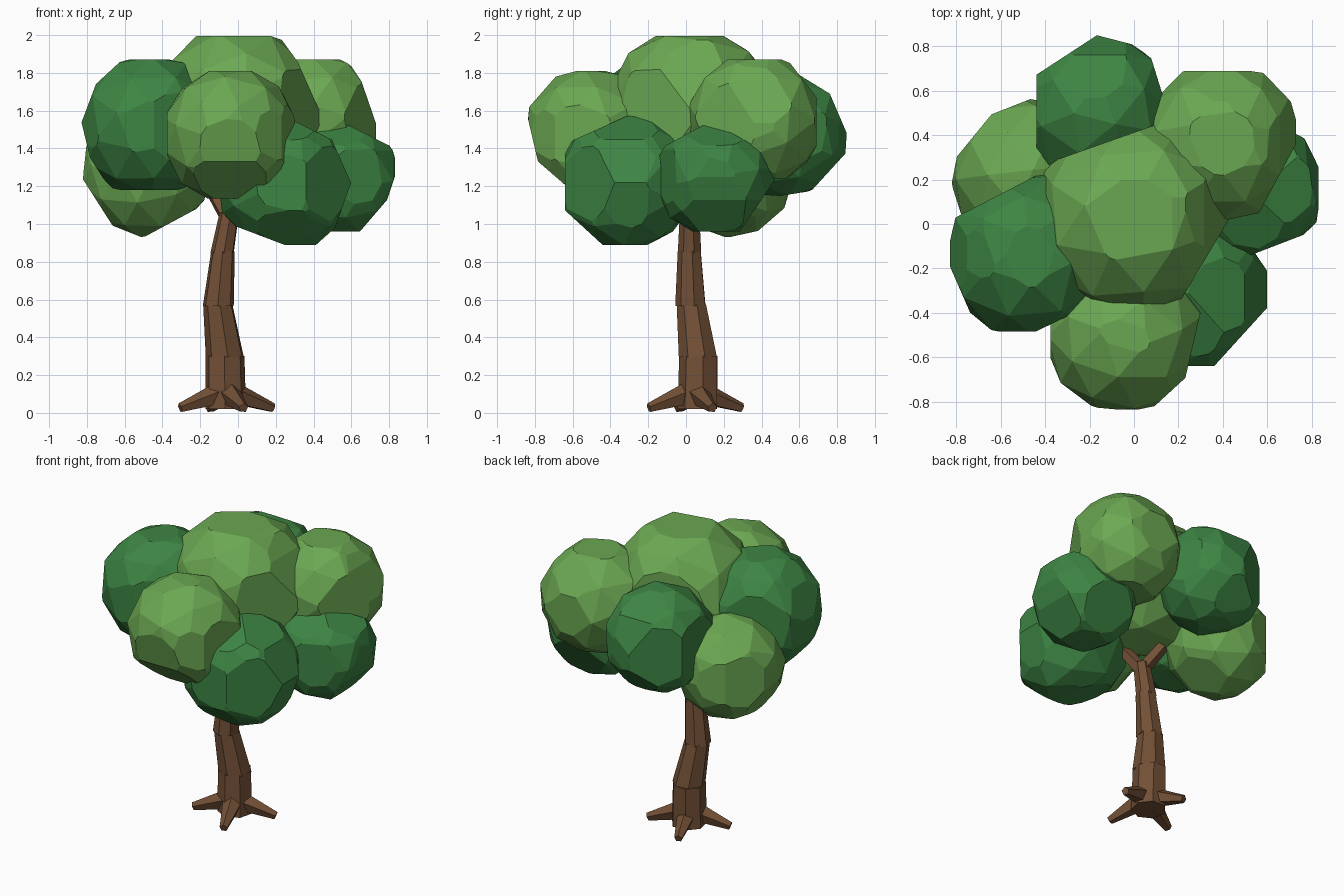
import bpy, bmesh, math, random
from mathutils import Vector, Matrix, Euler

cube = bpy.data.objects.get("Cube")
if cube:
    bpy.data.objects.remove(cube, do_unlink=True)


def material(name, rgb):
    m = bpy.data.materials.new(name)
    m.use_nodes = True
    m.diffuse_color = (*rgb, 1)
    m.node_tree.nodes["Principled BSDF"].inputs["Base Color"].default_value = (*rgb, 1)
    return m


LIGHT = material("light_leaf_green", (0.147, 0.390, 0.085))
DARK = material("dark_leaf_green", (0.047, 0.235, 0.057))
BARK = material("bark_brown", (0.170, 0.080, 0.037))


def finish(name, bm, mat):
    bmesh.ops.recalc_face_normals(bm, faces=bm.faces)
    mesh = bpy.data.meshes.new(name)
    bm.to_mesh(mesh)
    bm.free()
    mesh.materials.append(mat)
    obj = bpy.data.objects.new(name, mesh)
    bpy.context.collection.objects.link(obj)
    return obj


def leaf_clump(name, centre, radius, mat, seed, cuts):
    """Faceted ball sliced flat; each cut is the offset of a slice from the centre."""
    rng = random.Random(seed)
    bm = bmesh.new()
    bmesh.ops.create_icosphere(bm, subdivisions=2, radius=radius)
    turn = Euler([rng.uniform(0, 6) for _ in range(3)]).to_matrix()
    bmesh.ops.transform(bm, matrix=turn.to_4x4(), verts=bm.verts)
    for cut in cuts:
        bmesh.ops.bisect_plane(bm, geom=bm.verts[:] + bm.edges[:] + bm.faces[:],
                               plane_co=cut, plane_no=cut, clear_outer=True)
        bmesh.ops.holes_fill(bm, edges=bm.edges, sides=0)
    bmesh.ops.translate(bm, vec=centre, verts=bm.verts)
    return finish(name, bm, mat)


def limb(name, start, end, r0, r1, sides=7, spin=0.0, level=False):
    """Tapered prism between two points; level keeps the ends horizontal."""
    start, end = Vector(start), Vector(end)
    axis = (end - start).normalized()
    rot = Matrix.Identity(3) if level else axis.to_track_quat('Z', 'Y').to_matrix()
    bm = bmesh.new()
    rings = []
    for centre, r in ((start, r0), (end, r1)):
        ring = []
        for i in range(sides):
            a = spin + math.tau * i / sides
            ring.append(bm.verts.new(centre + rot @ Vector((r * math.cos(a), r * math.sin(a), 0))))
        rings.append(ring)
    for i in range(sides):
        j = (i + 1) % sides
        bm.faces.new((rings[0][i], rings[0][j], rings[1][j], rings[1][i]))
    bm.faces.new(rings[0][::-1])
    bm.faces.new(rings[1])
    return finish(name, bm, BARK)


# Trunk: four stacked prisms that bend slightly
limb("trunk_base", (-0.065, 0.065, 0.02), (-0.07, 0.07, 0.30), 0.11, 0.106, spin=0.2, level=True)
limb("trunk_lower", (-0.067, 0.065, 0.295), (-0.105, 0.03, 0.575), 0.104, 0.08, spin=0.35, level=True)
limb("trunk_middle", (-0.105, 0.027, 0.565), (-0.08, 0.02, 0.855), 0.084, 0.064, spin=0.2, level=True)
limb("trunk_upper", (-0.083, 0.02, 0.845), (-0.045, 0.02, 1.06), 0.064, 0.053, spin=0.35, level=True)

# Fork under the crown
for side, sign in (("left", 1), ("right", -1)):
    limb(f"{side}_branch", (-0.045, 0.02, 1.02),
         (-0.045 + sign * 0.09, 0.02 - sign * 0.09, 1.18), 0.045, 0.04, sides=5)

# Four roots around the base
hub = Vector((-0.06, 0.05, 0))
for i in range(4):
    a = math.radians(20 + 90 * i)
    out = Vector((math.cos(a), math.sin(a), 0))
    limb(f"root_{i + 1}", hub + out * 0.05 + Vector((0, 0, 0.098)),
         hub + out * 0.262 + Vector((0, 0, 0.026)), 0.062, 0.026, sides=5, spin=0.3)

# Crown of overlapping clumps
leaf_clump("crown_top", (0, .03, 1.6), .455, LIGHT, 3,
           [(0, 0, .395), (.33, 0, .24), (.36, 0, .16), (0, -.42, 0),
            (-.12, .34, 0), (.32, -.19, 0)])
leaf_clump("crown_front", (-.04, -.5, 1.47), .365, LIGHT, 5,
           [(0, -.3, -.07), (0, -.19, -.22), (.22, -.24, 0), (-.335, 0, 0),
            (.3, -.07, 0), (0, 0, .34), (0, 0, -.335)])
leaf_clump("crown_right", (-.47, -.14, 1.52), .385, DARK, 8,
           [(0, 0, .35), (0, 0, -.34), (-.32, 0, .12), (-.24, 0, .26), (-.335, 0, -.08),
            (-.3, 0, -.19), (0, -.345, 0), (-.32, -.14, 0), (.14, -.29, 0), (-.14, .27, 0)])
leaf_clump("crown_back_right", (-.49, .23, 1.27), .345, LIGHT, 11,
           [(-.25, 0, -.16), (-.12, 0, -.3), (.14, 0, -.26), (-.22, .18, 0),
            (-.11, .28, 0), (-.31, .06, 0)])
leaf_clump("crown_back", (-.17, .52, 1.48), .35, DARK, 14,
           [(-.27, 0, 0), (-.15, .23, 0), (.08, .31, 0), (.29, .09, 0), (0, .16, .26),
            (0, .28, .12), (0, .23, -.21), (0, .05, -.32)])
leaf_clump("crown_back_left", (.4, .37, 1.55), .365, LIGHT, 17,
           [(.05, .33, 0), (.25, .24, 0), (.33, 0, 0), (.26, -.14, 0), (0, 0, .32),
            (.27, 0, .18), (.29, 0, .1), (0, .32, 0), (0, .26, .2), (0, 0, -.31)])
leaf_clump("crown_left", (.53, .16, 1.25), .33, DARK, 20,
           [(.12, 0, .24), (.3, 0, 0), (.27, 0, -.09), (.21, 0, -.18), (0, 0, -.29),
            (0, .12, .21), (0, .24, .12), (0, .22, -.15), (0, -.13, .24), (.1, -.26, 0)])
leaf_clump("crown_front_left", (.25, -.32, 1.22), .37, DARK, 23,
           [(0, -.13, .29), (0, -.32, 0), (0, -.22, -.24), (0, 0, -.33), (.29, 0, .13),
            (.31, 0, -.11), (-.11, 0, -.29), (.14, 0, .28), (.22, -.2, 0)])
